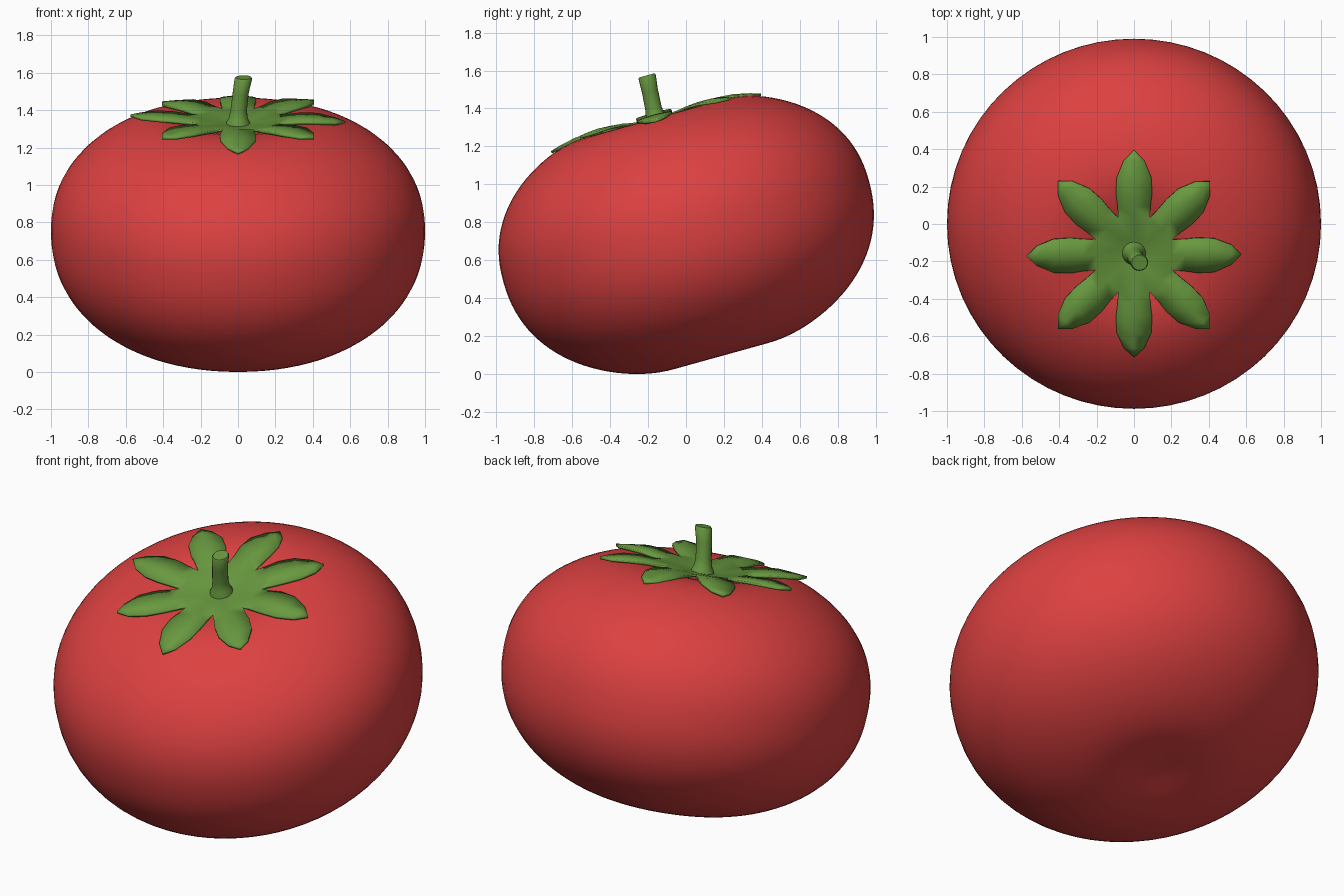
import bpy, bmesh
from math import sin, cos, pi, exp, radians
from mathutils import Matrix, Vector

cube = bpy.data.objects.get("Cube")
if cube:
    bpy.data.objects.remove(cube)

# Whole fruit leans toward the front
TILT = Matrix.Translation((0, 0, 0.755)) @ Matrix.Rotation(radians(15.5), 4, 'X')


def material(name, color):
    m = bpy.data.materials.new(name)
    m.use_nodes = True
    m.diffuse_color = color
    m.node_tree.nodes["Principled BSDF"].inputs["Base Color"].default_value = color
    return m


red = material("ripe red", (0.72, 0.052, 0.052, 1))
green = material("leaf green", (0.14, 0.32, 0.05, 1))


def finish(bm, name, mat, angle):
    mesh = bpy.data.meshes.new(name)
    bm.to_mesh(mesh)
    bm.free()
    obj = bpy.data.objects.new(name, mesh)
    bpy.context.collection.objects.link(obj)
    mesh.materials.append(mat)
    obj.matrix_world = TILT
    bpy.ops.object.select_all(action='DESELECT')
    obj.select_set(True)
    bpy.context.view_layer.objects.active = obj
    bpy.ops.object.shade_smooth_by_angle(angle=radians(angle))
    return obj


def loft(bm, rings):
    """Join rings of vertices with quads and close both ends."""
    n = len(rings[0])
    for a, b in zip(rings, rings[1:]):
        for i in range(n):
            j = (i + 1) % n
            bm.faces.new((a[i], a[j], b[j], b[i]))
    bm.faces.new(rings[0][::-1])
    bm.faces.new(rings[-1])


def ring(bm, center, radius, count):
    c = Vector(center)
    return [bm.verts.new(c + Vector((radius * cos(2 * pi * i / count),
                                     radius * sin(2 * pi * i / count), 0)))
            for i in range(count)]


# Body: squashed round profile with a dimple at each end
def body_height(r, top):
    full, dent, width = (0.68, 0.13, 0.3) if top else (0.72, 0.05, 0.25)
    h = full * max(0, 1 - r ** 2.2) ** (1 / 2.2) - dent * exp(-(r / width) ** 2)
    return h if top else -h


bm = bmesh.new()
STEPS = 32
rings = []
for k in range(1, 2 * STEPS):
    a = -pi / 2 + pi * k / (2 * STEPS)
    r = cos(a)
    h = 0 if k == STEPS else body_height(r, k > STEPS)
    rings.append(ring(bm, (0, 0, h), r, 64))
loft(bm, rings)
finish(bm, "fruit_body", red, 60)

# Calyx: a shallow dish with eight pointed leaves, each tip at its own height
TIPS = [0.607, 0.615, 0.592, 0.605, 0.645, 0.632, 0.595, 0.632]
ROWS = [(0.203, 0.084), (0.27, 0.088), (0.34, 0.097), (0.43, 0.093), (0.52, 0.055)]
TIP_R = 0.575


def leaf_height(r, tip):
    if r < 0.203:
        return 0.585 + 0.17 * r
    t = (r - 0.203) / (TIP_R - 0.203)
    return 0.62 + 0.02 * sin(pi * t) + (tip - 0.62) * t * t


bm = bmesh.new()
center = bm.verts.new((0, 0, leaf_height(0, 0)))
inner = ring(bm, (0, 0, leaf_height(0.09, 0)), 0.09, 16)
for i, tip in enumerate(TIPS):
    turn = Matrix.Rotation(i * pi / 4, 3, 'Z')

    def point(r, side, drop=0):
        return bm.verts.new(turn @ Vector((r, side, leaf_height(r, tip) - drop)))

    rows = [[point(r, -w, 0.006 * (k > 0)), point(r, 0), point(r, w, 0.006 * (k > 0))]
            for k, (r, w) in enumerate(ROWS)]
    end = point(TIP_R, 0)
    for a, b in zip(rows, rows[1:]):
        for s in (0, 1):
            bm.faces.new((a[s], b[s], b[s + 1], a[s + 1]))
    last = rows[-1]
    for s in (0, 1):
        bm.faces.new((last[s], end, last[s + 1]))
    hub = [inner[(2 * i + d) % 16] for d in (-1, 0, 1)]
    for s in (0, 1):
        bm.faces.new((hub[s], rows[0][s], rows[0][s + 1], hub[s + 1]))
        bm.faces.new((center, hub[s], hub[s + 1]))
bmesh.ops.remove_doubles(bm, verts=bm.verts, dist=0.002)
calyx = finish(bm, "calyx_leaves", green, 40)
solid = calyx.modifiers.new("leaf thickness", 'SOLIDIFY')
solid.thickness = 0.014
solid.offset = -1

# Stem: slightly bent stalk with a flared foot
bm = bmesh.new()
STEM = [(0.57, 0.066), (0.605, 0.062), (0.625, 0.05), (0.67, 0.044),
        (0.76, 0.043), (0.838, 0.047), (0.845, 0.042)]
rings = []
for h, r in STEM:
    t = (h - 0.57) / 0.275
    rings.append(ring(bm, (0.03 * t * t, 0.02 * t, h), r, 20))
loft(bm, rings)
finish(bm, "stem", green, 40)
